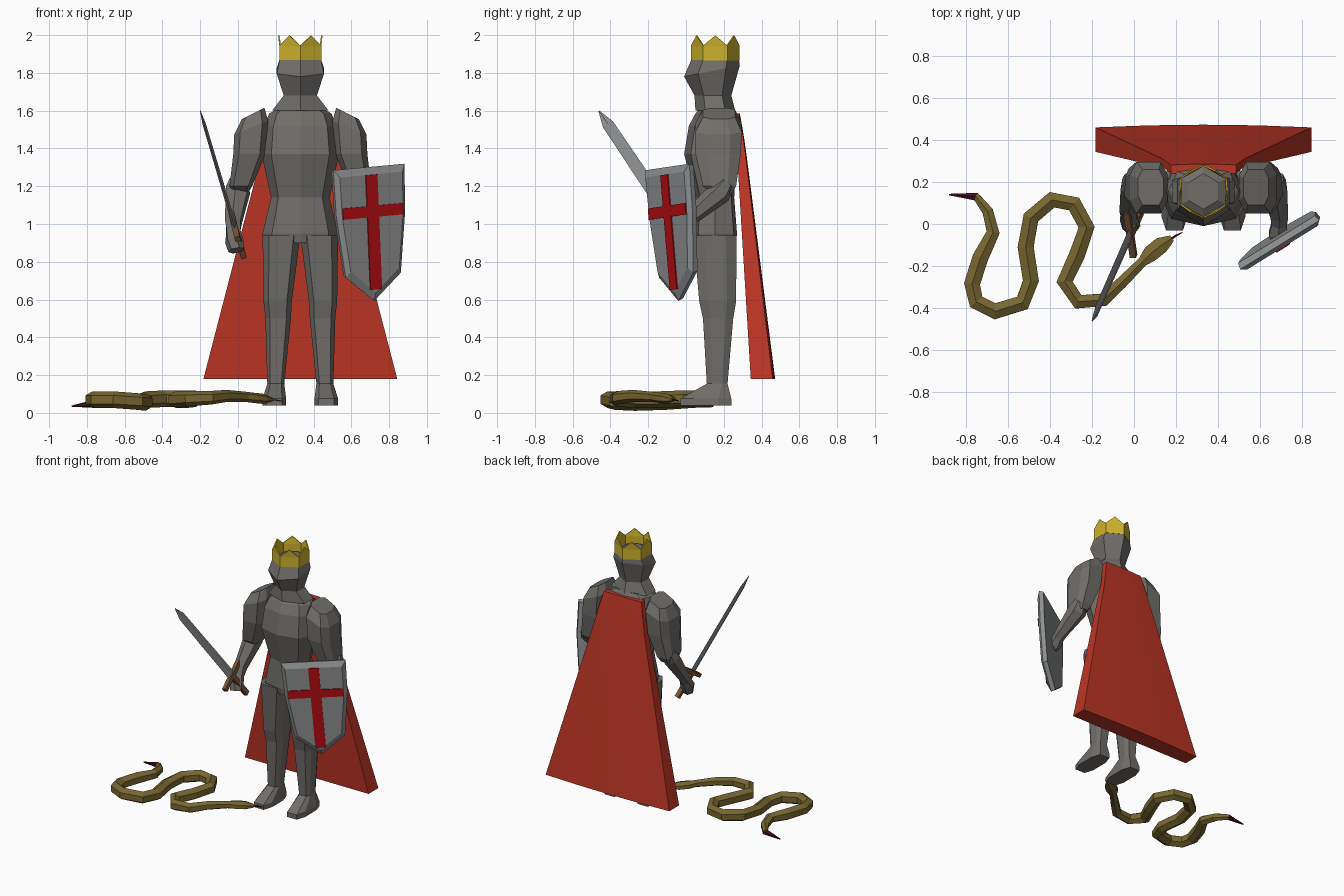
import bpy, bmesh, math
from mathutils import Vector, Matrix

if "Cube" in bpy.data.objects:
    bpy.data.objects.remove(bpy.data.objects["Cube"])


def material(name, rgb):
    m = bpy.data.materials.new(name)
    m.diffuse_color = (*rgb, 1)
    m.use_nodes = True
    m.node_tree.nodes["Principled BSDF"].inputs["Base Color"].default_value = m.diffuse_color
    return m


ARMOUR = material("armour grey", (0.165, 0.155, 0.143))
STEEL = material("pale steel", (0.27, 0.275, 0.28))
GOLD = material("gold", (0.62, 0.45, 0.025))
CLOTH = material("cape red", (0.5, 0.035, 0.018))
CROSS = material("cross red", (0.46, 0.004, 0.006))
WOOD = material("grip brown", (0.20, 0.09, 0.035))
SCALES = material("snake olive", (0.19, 0.135, 0.03))
MAROON = material("dark maroon", (0.055, 0.004, 0.012))
CX = 0.33  # figure's plane of symmetry


def finish(name, bm, mats):
    bmesh.ops.recalc_face_normals(bm, faces=bm.faces[:])
    me = bpy.data.meshes.new(name)
    bm.to_mesh(me)
    bm.free()
    for m in mats:
        me.materials.append(m)
    ob = bpy.data.objects.new(name, me)
    bpy.context.collection.objects.link(ob)
    return ob


def loft(name, rings, *mats, band=None, cap=True):
    """Skin a list of equal rings; band(i) gives the material of band i."""
    bm = bmesh.new()
    rows = [[bm.verts.new(p) for p in r] for r in rings]
    n = len(rows[0])
    for i in range(len(rows) - 1):
        for j in range(n):
            k = (j + 1) % n
            f = bm.faces.new((rows[i][j], rows[i][k], rows[i + 1][k], rows[i + 1][j]))
            f.material_index = band(i) if band else 0
    if cap:
        for i, r in ((0, rows[0]), (len(rows) - 2, rows[-1])):
            bm.faces.new(r).material_index = band(i) if band else 0
    return finish(name, bm, mats)


def section(shape, x0, x1, y0, y1, z, slope=0):
    cx, cy, hx, hy = (x0 + x1) / 2, (y0 + y1) / 2, (x1 - x0) / 2, (y1 - y0) / 2
    return [(cx + a * hx, cy + b * hy, z + slope * a * hx) for a, b in shape]


def flip(rings):
    return [[(2 * CX - x, y, z) for x, y, z in r] for r in rings]


def tube(name, pts, radii, n, *mats, band=None):
    """Tube along a path; radii holds (side, up) pairs."""
    pts = [Vector(p) for p in pts]
    rings = []
    for i, p in enumerate(pts):
        d = (pts[min(i + 1, len(pts) - 1)] - pts[max(i - 1, 0)]).normalized()
        s = d.cross(Vector((0, 0, 1))).normalized()
        u = s.cross(d)
        a, b = radii[i]
        rings.append([p + s * a * math.cos(t) + u * b * math.sin(t)
                      for t in (2 * math.pi * (k + 0.5) / n for k in range(n))])
    return loft(name, rings, *mats, band=band)


def box(name, c, axes, size, mat):
    """Box at c with given axes and full sizes."""
    x, y, z = (Vector(a).normalized() * s / 2 for a, s in zip(axes, size))
    c = Vector(c)
    quad = lambda o: [c + o - x - y, c + o + x - y, c + o + x + y, c + o - x + y]
    return loft(name, [quad(-z), quad(z)], mat)


# ---- torso ----
CHEST = [(0, -1), (.75, -.75), (1, 0), (.75, .85), (0, 1), (-.75, .85), (-1, 0), (-.75, -.75)]
LIMB = [(-.65, -1), (.65, -1), (1, -.5), (1, .5), (.65, 1), (-.65, 1), (-1, .5), (-1, -.5)]
loft("torso", [section(CHEST, CX - w, CX + w, a, b, z) for z, w, a, b in (
    (.90, .195, .045, .265), (.95, .20, .035, .27), (1.14, .155, .05, .255),
    (1.37, .205, -.01, .27), (1.52, .19, .015, .28), (1.585, .165, .05, .265),
    (1.61, .12, .07, .25))], ARMOUR)

# ---- legs with feet ----
leg = [section(LIMB, *r) for r in (
    (.13, .33, .04, .268, .94), (.135, .285, .07, .265, .59), (.145, .28, .09, .25, .50),
    (.155, .245, .11, .22, .155), (.13, .255, -.03, .24, .075), (.13, .255, -.03, .24, .04))]
loft("right_leg", leg, ARMOUR)
loft("left_leg", flip(leg), ARMOUR)

# ---- shoulders and upper arms ----
arm = [section(LIMB, *r) for r in (
    (.02, .14, .09, .26, 1.585, .5), (-.02, .16, .05, .295, 1.51, .4),
    (-.025, .145, .05, .29, 1.37, 0), (-.045, .075, .09, .265, 1.20, 0),
    (-.03, .05, .14, .24, 1.16, 0))]
loft("right_upper_arm", arm, ARMOUR)
loft("left_upper_arm", flip(arm), ARMOUR)

# ---- forearms and hands ----
FORE = [(.05, .045), (.07, .065), (.048, .045), (.042, .04), (.05, .05), (.042, .04)]
tube("right_forearm", [(.0, .22, 1.23), (.0, .18, 1.18), (-.025, .07, 1.01), (-.025, .04, .96),
                       (-.02, .01, .91), (-.01, -.01, .86)], FORE, 6, ARMOUR)
tube("left_forearm", [(.665, .22, 1.22), (.665, .18, 1.17), (.69, .04, 1.05), (.69, .0, 1.02),
                      (.685, -.045, .99), (.69, -.085, .97)], FORE, 6, ARMOUR)

# ---- helmet: hexagonal, ridge at the front ----
helm = []
for z, hw, y0, y1, dip in ((1.60, .15, .05, .26, 0), (1.68, .088, .045, .24, 0),
                           (1.81, .125, -.01, .285, .03), (1.875, .108, .03, .28, 0),
                           (1.90, .07, .07, .24, 0)):
    cy, hy = (y0 + y1) / 2, (y1 - y0) / 2
    for_ring = []
    for k in range(6):
        t = math.radians(60 * k - 90)
        for_ring.append((CX + hw * math.cos(t) / .866, cy + hy * math.sin(t),
                         z + dip * math.sin(t)))
    helm.append(for_ring)
loft("helmet", helm, ARMOUR)

# ---- crown: a peak over the middle of every side ----
crown = [[], [], []]
for k in range(12):
    t = math.radians(30 * k - 90)
    peak = k % 2
    r = .128 * (.866 if peak else 1)
    for ring, z, f in zip(crown, (1.865, 1.94, 1.997 if peak else 1.945), (1, 1, 1.06 if peak else 1)):
        ring.append((CX + f * r * math.cos(t), .155 + f * r * math.sin(t), z))
crown_ob = loft("crown", crown, GOLD, cap=False)
thick = crown_ob.modifiers.new("thickness", 'SOLIDIFY')
thick.thickness = .008

# ---- cape ----
CAPE = [(-1, -1), (1, -1), (1, .8), (.5, .95), (0, 1), (-.5, .95), (-1, .8)]
cape = loft("cape", [section(CAPE, CX - w, CX + w, a, b, z) for z, w, a, b in (
    (1.585, .155, .24, .285), (1.46, .185, .265, .307), (1.37, .205, .27, .32),
    (.18, .513, .343, .472))], CLOTH)
bpy.context.view_layer.objects.active = cape
cape.select_set(True)
bpy.ops.object.shade_smooth_by_angle(angle=math.radians(40))
cape.select_set(False)

# ---- shield: chamfered kite with a cross of thin plates ----
U = Vector((.38, .235, .035)).normalized()
N = U.cross(Vector((-.015, -.05, .71))).normalized()
W = N.cross(U)
TOP = Vector((.69, -.095, 1.302))
OUT = [(-.222, 0), (.222, 0), (.215, -.25), (.172, -.575), (0, -.712), (-.172, -.575), (-.215, -.25)]


def shield_ring(scale, depth):
    return [TOP + U * a * scale + W * (-.33 + (b + .33) * scale) + N * depth for a, b in OUT]


loft("shield", [shield_ring(.97, -.025), shield_ring(1, .005), shield_ring(.88, .025)], STEEL)
face = TOP + N * .027
box("cross_upright", face + W * -.345, (U, W, N), (.072, .61, .008), CROSS)
box("cross_bar", face + W * -.235, (U, W, N), (.375, .06, .0075), CROSS)

# ---- sword ----
P, TIP = Vector((.03, .06, .825)), Vector((-.2, -.462, 1.6))
D = (TIP - P).normalized()
E = D.cross(Vector((1, .15, 0))).normalized()
F = D.cross(E)
L = (TIP - P).length


def blade_ring(t, w, h, lean=0):
    c = P + D * t
    return [c + E * w - D * lean, c + F * h, c - E * w, c - F * h]


loft("sword_blade", [blade_ring(.2, .036, .011), blade_ring(L - .09, .031, .009),
                     blade_ring(L - .002, .003, .002)], STEEL)
box("sword_guard", P + D * .2, (E, F, D), (.25, .03, .03), WOOD)
box("sword_grip", P + D * .1, (E, F, D), (.035, .03, .2), WOOD)

# ---- snake: tail tip, winding body, head and tongue ----
path = [(-.88, .14, .035), (-.75, .13, .05), (-.695, .06, .06), (-.67, -.04, .07), (-.73, -.16, .07),
        (-.77, -.285, .07), (-.75, -.37, .07), (-.66, -.415, .07), (-.53, -.375, .06),
        (-.49, -.27, .055), (-.515, -.11, .06), (-.49, .03, .07), (-.39, .115, .075),
        (-.285, .095, .075), (-.225, -.015, .075), (-.27, -.145, .07), (-.33, -.275, .07),
        (-.265, -.37, .075), (-.145, -.36, .08), (-.06, -.28, .09), (.04, -.18, .085),
        (.08, -.14, .08), (.13, -.10, .075), (.18, -.068, .07)]
size = [.004, .022, .03, .036] + [.044] * 13 + [.04, .036, .032, .027, .045, .045, .018]
radii = [(s, s if i < 21 else s * .6) for i, s in enumerate(size)]
tube("snake", path, radii, 6, SCALES, MAROON, band=lambda i: 1 if i == 0 else 0)
tube("snake_tongue", [(.17, -.075, .07), (.20, -.055, .068), (.23, -.04, .062)],
     [(.008, .005), (.007, .004), (.003, .003)], 4, MAROON)
